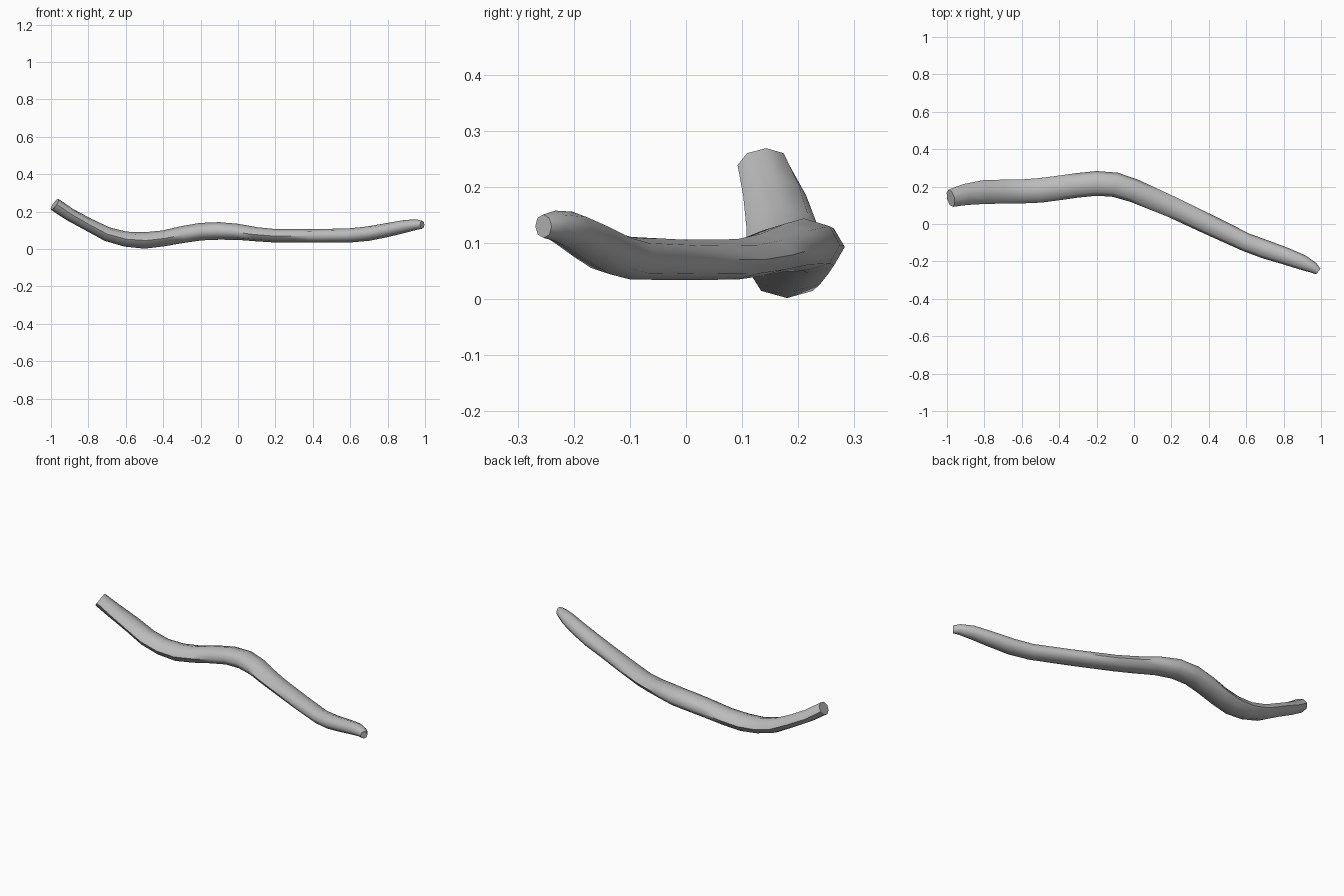
import bpy, bmesh, math
from mathutils import Vector

if "Cube" in bpy.data.objects:
    bpy.data.objects.remove(bpy.data.objects["Cube"])

SIDES = 8

# stations along the branch: x, centre y, centre z, half width, half height
STATIONS = [
    (-0.98, 0.138, 0.239, 0.049, 0.043),
    (-0.90, 0.158, 0.185, 0.058, 0.040),
    (-0.80, 0.171, 0.131, 0.064, 0.039),
    (-0.70, 0.173, 0.080, 0.064, 0.041),
    (-0.60, 0.174, 0.053, 0.064, 0.041),
    (-0.50, 0.180, 0.046, 0.066, 0.044),
    (-0.40, 0.193, 0.057, 0.066, 0.043),
    (-0.30, 0.207, 0.077, 0.066, 0.046),
    (-0.20, 0.217, 0.093, 0.066, 0.047),
    (-0.10, 0.210, 0.097, 0.067, 0.047),
    (0.00, 0.178, 0.092, 0.067, 0.043),
    (0.10, 0.135, 0.079, 0.065, 0.038),
    (0.20, 0.092, 0.071, 0.062, 0.036),
    (0.40, -0.003, 0.070, 0.060, 0.036),
    (0.60, -0.098, 0.073, 0.054, 0.038),
    (0.70, -0.135, 0.083, 0.053, 0.039),
    (0.80, -0.168, 0.102, 0.049, 0.038),
    (0.90, -0.205, 0.123, 0.044, 0.034),
    (0.96, -0.234, 0.131, 0.034, 0.027),
    (0.985, -0.254, 0.130, 0.024, 0.021),
]

bark = bpy.data.materials.new("grey")
bark.diffuse_color = (0.5, 0.5, 0.5, 1)
bark.use_nodes = True
bark.node_tree.nodes["Principled BSDF"].inputs["Base Color"].default_value = bark.diffuse_color

# branch: octagonal rings swept square to the path
bm = bmesh.new()
centres = [Vector(s[:3]) for s in STATIONS]
rings = []
for i, (x, y, z, half_w, half_h) in enumerate(STATIONS):
    ahead = centres[min(i + 1, len(centres) - 1)]
    behind = centres[max(i - 1, 0)]
    tangent = (ahead - behind).normalized()
    side = Vector((0, 0, 1)).cross(tangent).normalized()
    up = tangent.cross(side)
    rw, rh = half_w * side.y, half_h * up.z
    ring = []
    for k in range(SIDES):
        a = math.tau * k / SIDES
        ring.append(bm.verts.new(
            centres[i] + side * rw * math.cos(a) + up * rh * math.sin(a)))
    rings.append(ring)

for r0, r1 in zip(rings, rings[1:]):
    for k in range(SIDES):
        n = (k + 1) % SIDES
        bm.faces.new((r0[k], r0[n], r1[n], r1[k]))

# cut ends
bm.faces.new(rings[0])
bm.faces.new(rings[-1])
bmesh.ops.recalc_face_normals(bm, faces=bm.faces)

mesh = bpy.data.meshes.new("branch")
bm.to_mesh(mesh)
bm.free()
mesh.materials.append(bark)
branch = bpy.data.objects.new("branch", mesh)
bpy.context.collection.objects.link(branch)
bpy.context.view_layer.objects.active = branch
branch.select_set(True)
bpy.ops.object.shade_smooth_by_angle(angle=math.radians(62))
